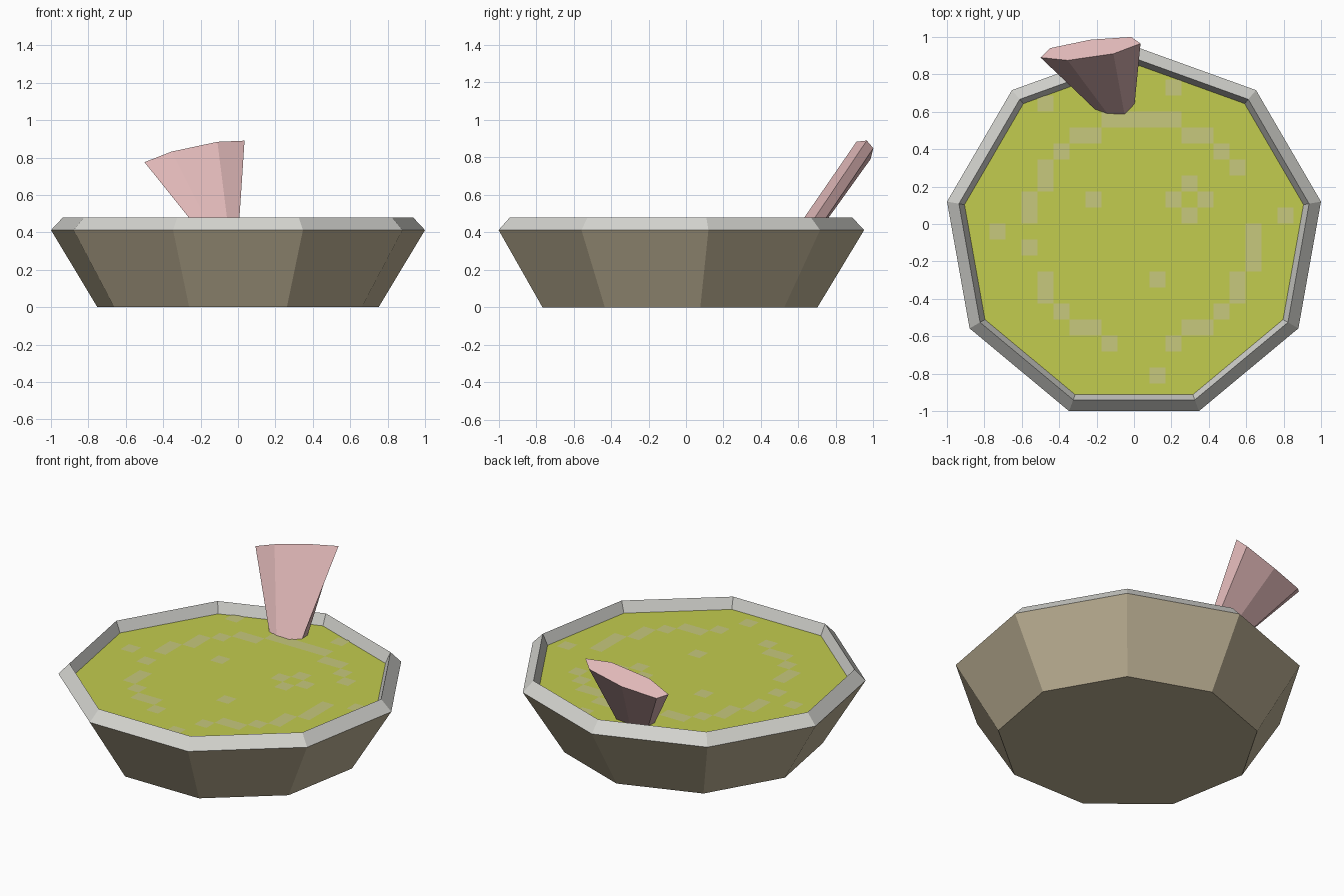
import bpy, math

if "Cube" in bpy.data.objects:
    bpy.data.objects.remove(bpy.data.objects["Cube"])


def material(name, rgb):
    m = bpy.data.materials.new(name)
    lin = [(c / 255 / 12.92) if c < 11 else ((c / 255 + 0.055) / 1.055) ** 2.4 for c in rgb]
    m.diffuse_color = (*lin, 1)
    m.use_nodes = True
    m.node_tree.nodes["Principled BSDF"].inputs["Base Color"].default_value = m.diffuse_color
    return m


def add_object(name, verts, faces, mat):
    me = bpy.data.meshes.new(name)
    me.from_pydata(verts, [], faces)
    me.materials.append(mat)
    me.update()
    ob = bpy.data.objects.new(name, me)
    bpy.context.collection.objects.link(ob)
    return ob


N, CY, SX = 9, -0.055, 1.009


def ring(r, z):
    angles = [math.pi / 2 + 2 * math.pi * i / N for i in range(N)]
    return [(SX * r * math.cos(a), CY + r * math.sin(a), z) for a in angles]


def loft(rings, n, cap_start=False, cap_end=False):
    verts = [v for r in rings for v in r]
    faces = [(k * n + i, k * n + (i + 1) % n, (k + 1) * n + (i + 1) % n, (k + 1) * n + i)
             for k in range(len(rings) - 1) for i in range(n)]
    if cap_start:
        faces.append(tuple(reversed(range(n))))
    if cap_end:
        faces.append(tuple(range((len(rings) - 1) * n, len(rings) * n)))
    return verts, faces


clay = material("brown clay", (188, 176, 148))
stone = material("pale grey rim", (212, 212, 207))
soup = material("green liquid", (194, 204, 78))
foam = material("pale bubbles", (199, 200, 125))
pink = material("dusty pink", (222, 182, 182))

# Nine-sided bowl, sharp rim and liquid surface
Z = 0.412
add_object("bowl_wall", *loft([ring(0.757, 0), ring(1.006, Z)], N, cap_start=True), clay)
add_object("bowl_rim", *loft([ring(1.006, Z), ring(0.942, 0.48), ring(0.912, Z)], N), stone)
add_object("liquid", ring(0.912, Z), [tuple(range(N))], soup)

# Square bubble patches on the liquid: row -> columns of a 0.0855 grid
cells = {0: [11], 1: [3], 2: [7, 8, 9, 10, 11], 3: [5, 6, 12, 13], 4: [4, 14],
         5: [3, 15], 6: [3, 12], 7: [2, 6, 11, 13], 8: [2, 12, 18], 9: [0, 16],
         10: [2, 16], 11: [16], 12: [3, 10, 15], 13: [3, 15], 14: [4, 14],
         15: [5, 6, 12, 13], 16: [7, 11], 18: [10]}
P = 0.0855
verts, faces = [], []
for row, cols in cells.items():
    for col in cols:
        x, y, b = -0.773 + P * col, 0.773 - P * row, len(verts)
        verts += [(x, y - P, Z + 0.003), (x + P, y - P, Z + 0.003),
                  (x + P, y, Z + 0.003), (x, y, Z + 0.003)]
        faces.append((b, b + 1, b + 2, b + 3))
add_object("bubbles", verts, faces, foam)

# Leaning seven-sided pestle, flaring to a tilted flat end
foot = [(-0.205, 0.61), (-0.138, 0.585), (-0.05, 0.582), (0.003, 0.64),
        (0.0, 0.70), (-0.10, 0.71), (-0.20, 0.665)]
head = [(-0.50, 0.89), (-0.355, 0.875), (-0.11, 0.91), (0.035, 0.965),
        (-0.015, 1.0), (-0.235, 0.985), (-0.45, 0.94)]
low = [(x, y, Z - 0.005) for x, y in foot]
high = [(x, y, 0.775 + 0.316 * (x + 0.5) - 0.72 * (y - 0.89)) for x, y in head]
add_object("pestle", *loft([low, high], 7, True, True), pink)
